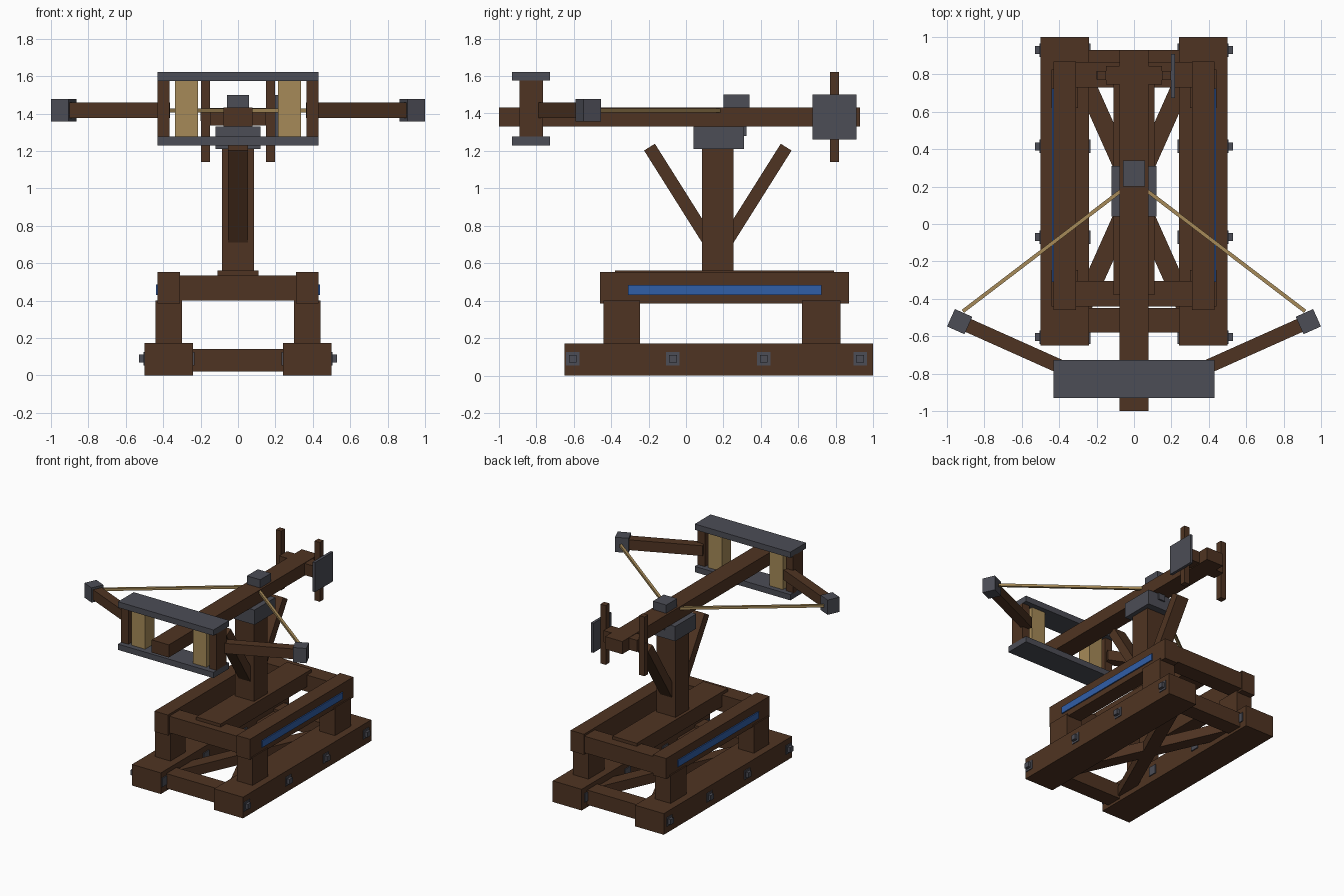
import bpy
import bmesh
import math
from mathutils import Matrix, Vector

cube = bpy.data.objects.get("Cube")
if cube:
    bpy.data.objects.remove(cube, do_unlink=True)


def material(name, rgb):
    m = bpy.data.materials.new(name)
    m.use_nodes = True
    colour = (*rgb, 1.0)
    m.diffuse_color = colour
    m.node_tree.nodes["Principled BSDF"].inputs["Base Color"].default_value = colour
    return m


WOOD = material("dark_wood", (0.078, 0.034, 0.016))
IRON = material("grey_iron", (0.072, 0.074, 0.092))
ROPE = material("tan_rope", (0.38, 0.255, 0.098))
BLUE = material("blue_paint", (0.03, 0.112, 0.39))


def add_box(name, size, matrix, mat):
    bm = bmesh.new()
    bmesh.ops.create_cube(bm, size=1.0, matrix=matrix @ Matrix.Diagonal((*size, 1.0)))
    mesh = bpy.data.meshes.new(name)
    bm.to_mesh(mesh)
    bm.free()
    mesh.materials.append(mat)
    obj = bpy.data.objects.new(name, mesh)
    bpy.context.collection.objects.link(obj)
    return obj


def box(name, xs, ys, zs, mat=WOOD):
    """Axis-aligned box from its ranges."""
    spans = (xs, ys, zs)
    size = [b - a for a, b in spans]
    centre = Vector([(a + b) / 2 for a, b in spans])
    return add_box(name, size, Matrix.Translation(centre), mat)


def pair(name, xs, ys, zs, mat=WOOD):
    """Box on the +x side and its mirror on the -x side."""
    box("left_" + name, xs, ys, zs, mat)
    box("right_" + name, (-xs[1], -xs[0]), ys, zs, mat)


def beam(name, start, end, width, height, mat=WOOD):
    """Rectangular bar between two points, its width kept horizontal."""
    a, b = Vector(start), Vector(end)
    along = (b - a).normalized()
    side = Vector((0, 0, 1)).cross(along).normalized()
    up = along.cross(side)
    turn = Matrix((along, side, up)).transposed().to_4x4()
    return add_box(name, ((b - a).length, width, height),
                   Matrix.Translation((a + b) / 2) @ turn, mat)


# Lower frame: skids, cross beams and X bracing
pair("skid", (0.24, 0.50), (-0.65, 1.0), (0, 0.172))
box("front_lower_cross_beam", (-0.26, 0.26), (-0.58, -0.45), (0.02, 0.14))
box("back_lower_cross_beam", (-0.26, 0.26), (0.80, 0.93), (0.02, 0.14))
for s, side in ((1, "left"), (-1, "right")):
    beam(side + "_floor_brace", (-s * 0.275, -0.44, 0.08), (s * 0.275, 0.79, 0.08), 0.10, 0.08)

# Bolts through the skids
for i, y in enumerate((-0.605, -0.07, 0.415, 0.93), 1):
    pair(f"washer_{i}", (0.232, 0.506), (y - 0.036, y + 0.036), (0.054, 0.126), IRON)
    pair(f"bolt_{i}", (0.48, 0.528), (y - 0.021, y + 0.021), (0.069, 0.111), IRON)

# Legs and upper frame
pair("front_leg", (0.30, 0.44), (-0.44, -0.245), (0.16, 0.40))
pair("back_leg", (0.30, 0.44), (0.62, 0.825), (0.16, 0.40))
pair("upper_rail", (0.31, 0.43), (-0.46, 0.87), (0.385, 0.552))
box("front_upper_cross_beam", (-0.32, 0.32), (-0.44, -0.305), (0.40, 0.535))
box("back_upper_cross_beam", (-0.32, 0.32), (0.73, 0.865), (0.40, 0.535))
pair("blue_stripe", (0.43, 0.439), (-0.31, 0.725), (0.43, 0.485), BLUE)
box("centre_plank", (-0.11, 0.11), (-0.38, 0.79), (0.44, 0.56))

# Post with its two struts and saddle
box("post", (-0.085, 0.085), (0.085, 0.255), (0.55, 1.22))
for s, name in ((-1, "front_strut"), (1, "back_strut")):
    beam(name, (0, 0.17 + s * 0.055, 0.728), (0, 0.17 + s * 0.365, 1.22), 0.106, 0.068)
box("saddle", (-0.12, 0.12), (0.04, 0.31), (1.21, 1.33), IRON)
box("trigger", (-0.03, 0.03), (0.29, 0.322), (1.28, 1.335), IRON)

# Stock and string catch
box("stock", (-0.077, 0.077), (-1.0, 0.93), (1.33, 1.433))
box("string_catch", (-0.06, 0.06), (0.20, 0.34), (1.42, 1.50), IRON)

# Bow frame with rope bundles
box("frame_top_plate", (-0.43, 0.43), (-0.93, -0.727), (1.575, 1.622), IRON)
box("frame_bottom_plate", (-0.43, 0.43), (-0.93, -0.727), (1.23, 1.277), IRON)
pair("frame_post", (0.365, 0.43), (-0.89, -0.765), (1.27, 1.58))
pair("rope_bundle", (0.215, 0.337), (-0.888, -0.767), (1.27, 1.58), ROPE)

# Bow arms, end blocks and string
Z = 1.417
for s, side in ((1, "left"), (-1, "right")):
    root = Vector((s * 0.38, -0.769, Z))
    tip = Vector((s * 0.932, -0.522, Z))
    out = (tip - root).normalized()
    beam(side + "_bow_arm", root, tip, 0.075, 0.083)
    beam(side + "_arm_block", tip - out * 0.051, tip + out * 0.051, 0.102, 0.12, IRON)
    beam(side + "_string", (s * 0.915, -0.467, 1.416), (s * 0.01, 0.223, 1.416), 0.02, 0.02, ROPE)

# Winch: axle, handles and side plate
box("winch_block", (-0.15, 0.15), (0.745, 0.845), (1.335, 1.43))
box("winch_axle", (-0.20, 0.20), (0.772, 0.818), (1.36, 1.405))
pair("winch_handle", (0.15, 0.198), (0.77, 0.818), (1.14, 1.622))
box("winch_plate", (0.198, 0.22), (0.675, 0.91), (1.26, 1.50), IRON)
